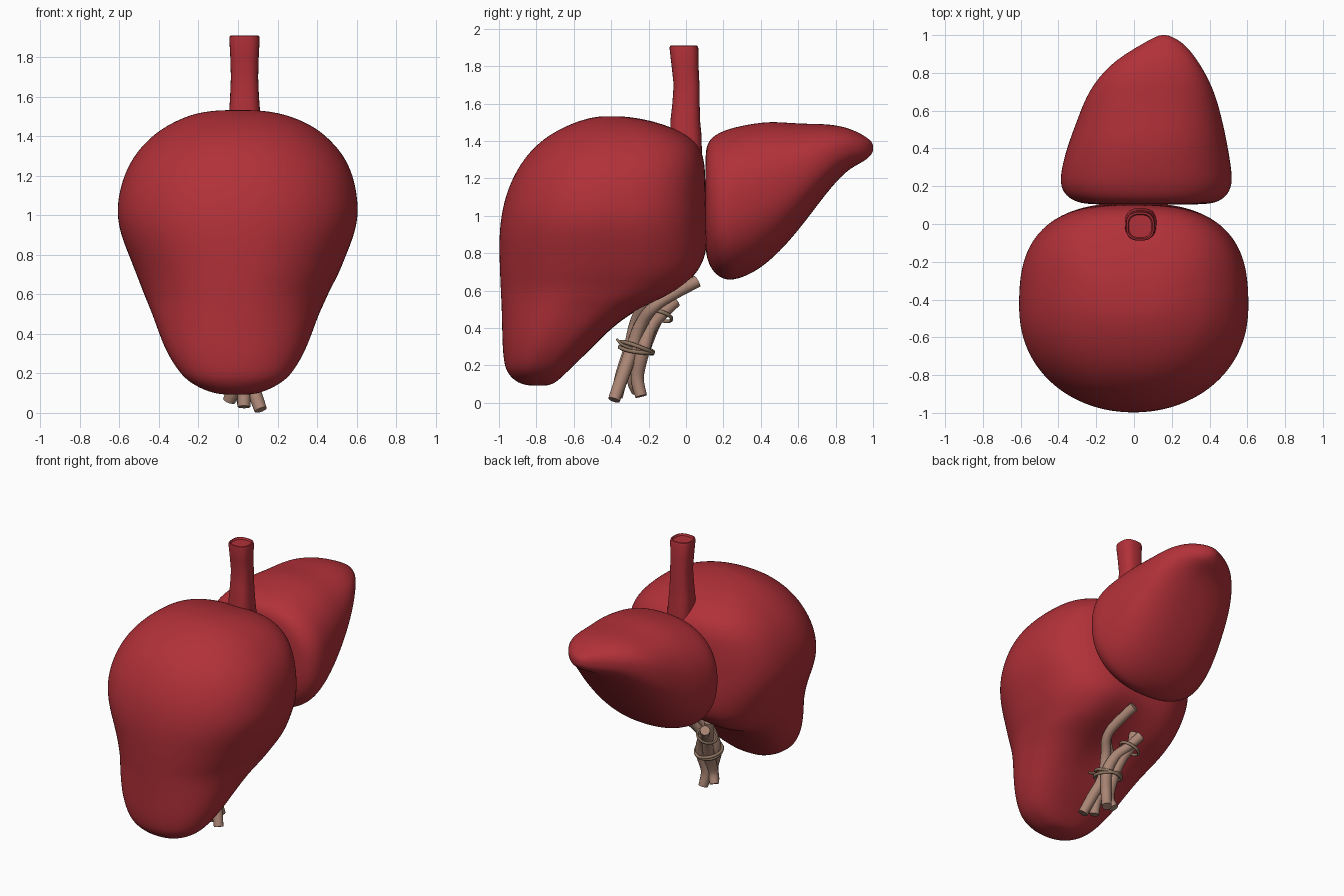
import bpy, bmesh, math
from mathutils import Vector


def material(name, rgb):
    m = bpy.data.materials.new(name)
    m.diffuse_color = (*rgb, 1)
    return m


RED = material("liver red", (0.44, 0.030, 0.040))
TAN = material("duct tan", (0.40, 0.235, 0.175))
BROWN = material("tie brown", (0.28, 0.185, 0.125))


def spow(v, e):
    return math.copysign(abs(v) ** e, v)


def loft(name, rings, mat, subsurf=0, angle=180):
    """Skin a list of equal-length point rings, closing both ends with fans."""
    bm = bmesh.new()
    rows = [[bm.verts.new(p) for p in r] for r in rings]
    n = len(rows[0])
    for a, b in zip(rows, rows[1:]):
        for i in range(n):
            bm.faces.new((a[i], a[(i + 1) % n], b[(i + 1) % n], b[i]))
    for r in (rows[0], rows[-1]):
        c = bm.verts.new(sum((v.co for v in r), Vector()) / n)
        for i in range(n):
            bm.faces.new((r[i], r[(i + 1) % n], c))
    bmesh.ops.recalc_face_normals(bm, faces=bm.faces)
    me = bpy.data.meshes.new(name)
    bm.to_mesh(me)
    bm.free()
    me.materials.append(mat)
    ob = bpy.data.objects.new(name, me)
    bpy.context.collection.objects.link(ob)
    if subsurf:
        mod = ob.modifiers.new("smooth", 'SUBSURF')
        mod.levels = mod.render_levels = subsurf
    bpy.context.view_layer.objects.active = ob
    bpy.ops.object.select_all(action='DESELECT')
    ob.select_set(True)
    bpy.ops.object.shade_smooth_by_angle(angle=math.radians(angle))
    return ob


# Large lobe: horizontal sections (z, y front, y back, x left, x right)
big = [(0.092, -0.84, -0.74, -0.07, 0.06), (0.105, -0.90, -0.70, -0.15, 0.13),
       (0.15, -0.95, -0.65, -0.24, 0.22), (0.2, -0.972, -0.60, -0.295, 0.275),
       (0.3, -0.982, -0.49, -0.36, 0.335), (0.4, -0.984, -0.37, -0.40, 0.375),
       (0.5, -0.987, -0.21, -0.435, 0.41), (0.56, -0.99, -0.06, -0.46, 0.44),
       (0.62, -0.993, 0.03, -0.485, 0.465), (0.7, -0.997, 0.10, -0.515, 0.51),
       (0.8, -1.0, 0.115, -0.555, 0.55), (0.9, -1.0, 0.115, -0.595, 0.59),
       (1.0, -0.99, 0.11, -0.615, 0.612), (1.1, -0.968, 0.108, -0.607, 0.605),
       (1.2, -0.93, 0.105, -0.58, 0.585), (1.3, -0.872, 0.10, -0.53, 0.54),
       (1.38, -0.80, 0.07, -0.46, 0.47), (1.44, -0.72, 0.0, -0.385, 0.40),
       (1.49, -0.62, -0.12, -0.29, 0.30), (1.52, -0.53, -0.24, -0.20, 0.20),
       (1.532, -0.46, -0.34, -0.10, 0.10)]
rings = []
for z, y0, y1, x0, x1 in big:
    ring = []
    for i in range(36):
        t = 2 * math.pi * i / 36
        c, s = math.cos(t), math.sin(t)
        e = 2 / 2.7 if s > 0 else 2 / 2.15
        x = (x0 + x1) / 2 + (x1 - x0) / 2 * spow(c, e)
        y = (y0 + y1) / 2 + (y1 - y0) / 2 * spow(s, e)
        if s > 0:  # shallow hollow on the underside where the ducts enter
            y -= 0.11 * s * math.exp(-(x / 0.2) ** 2 - ((z - 0.55) / 0.14) ** 2)
        ring.append(Vector((x, y, z)))
    rings.append(ring)
loft("large_lobe", rings, RED, 2)

# Small lobe: upright sections (y, z low, z high, x left, x right)
small = [(0.103, 0.84, 1.32, -0.22, 0.36), (0.112, 0.76, 1.39, -0.30, 0.44),
         (0.15, 0.69, 1.43, -0.365, 0.495), (0.2, 0.66, 1.455, -0.388, 0.517),
         (0.25, 0.652, 1.472, -0.392, 0.522), (0.35, 0.687, 1.493, -0.372, 0.508),
         (0.45, 0.758, 1.505, -0.34, 0.49), (0.55, 0.86, 1.498, -0.302, 0.468),
         (0.65, 0.985, 1.492, -0.265, 0.442), (0.75, 1.12, 1.492, -0.21, 0.405),
         (0.85, 1.235, 1.476, -0.12, 0.348), (0.92, 1.275, 1.447, -0.015, 0.297),
         (0.965, 1.30, 1.42, 0.065, 0.25), (0.99, 1.325, 1.40, 0.11, 0.205),
         (1.0, 1.345, 1.38, 0.14, 0.175)]
rings = []
for y, z0, z1, x0, x1 in small:
    ring = []
    for i in range(36):
        t = 2 * math.pi * i / 36
        x = (x0 + x1) / 2 + (x1 - x0) / 2 * spow(math.cos(t), 2 / 2.3)
        z = (z0 + z1) / 2 + (z1 - z0) / 2 * spow(math.sin(t), 2 / 2.3)
        ring.append(Vector((x, y, z)))
    rings.append(ring)
loft("small_lobe", rings, RED, 2)

# Large vein: rounded-square tube with a slightly sunken mouth
vein = [(1.2, 0.035, 0.0, 0.085), (1.42, 0.035, 0.0, 0.084), (1.5, 0.034, -0.004, 0.08),
        (1.6, 0.033, 0.0, 0.073), (1.7, 0.033, 0.003, 0.069), (1.8, 0.033, -0.005, 0.072),
        (1.895, 0.033, -0.011, 0.077), (1.908, 0.033, -0.012, 0.074),
        (1.91, 0.033, -0.012, 0.066), (1.898, 0.033, -0.012, 0.06)]
rings = [[Vector((x + r * spow(math.cos(t), 0.75), y + r * spow(math.sin(t), 0.75), z))
          for t in (2 * math.pi * i / 32 for i in range(32))] for z, x, y, r in vein]
loft("large_vein", rings, RED, 0, 50)


def tube(name, pts, radii, mat, sides=14, steps=6):
    """Round tube along a smooth path through pts."""
    p = [Vector(q) for q in pts]
    n = len(p)
    path = []
    for k in range(n - 1):
        a, b, c, d = p[max(k - 1, 0)], p[k], p[k + 1], p[min(k + 2, n - 1)]
        for j in range(steps + (k == n - 2)):
            t = j / steps
            q = 0.5 * (2 * b + (c - a) * t + (2 * a - 5 * b + 4 * c - d) * t * t
                       + (3 * b - a - 3 * c + d) * t ** 3)
            path.append((q, radii[k] * (1 - t) + radii[k + 1] * t))
    rings = []
    for k, (q, r) in enumerate(path):
        d = (path[min(k + 1, len(path) - 1)][0] - path[max(k - 1, 0)][0]).normalized()
        u = Vector((0, 1, 0)).cross(d).normalized()
        v = d.cross(u)
        rings.append([q + r * (u * math.cos(t) + v * math.sin(t))
                      for t in (2 * math.pi * i / sides for i in range(sides))])
    return loft(name, rings, mat, 0, 50)


# Ducts: strands bundled at the tie, splaying at the foot and branching at the top
ducts = [
    [(0.115, -0.385, 0.015), (0.07, -0.34, 0.14), (0.02, -0.29, 0.28), (0.04, -0.24, 0.42), (0.09, -0.15, 0.53), (0.05, 0.06, 0.65)],
    [(0.03, -0.37, 0.03), (0.025, -0.345, 0.14), (-0.03, -0.30, 0.28), (-0.02, -0.27, 0.42), (0.05, -0.22, 0.54), (0.05, -0.16, 0.64)],
    [(0.03, -0.24, 0.035), (0.02, -0.26, 0.14), (0.04, -0.23, 0.28), (0.0, -0.19, 0.40), (-0.06, -0.13, 0.47), (-0.11, -0.06, 0.54)],
    [(-0.045, -0.26, 0.06), (-0.02, -0.28, 0.14), (-0.02, -0.23, 0.28), (-0.05, -0.18, 0.40), (-0.09, -0.14, 0.48), (-0.10, -0.12, 0.58)],
]
for i, pts in enumerate(ducts):
    tube(f"duct_{i + 1}", pts, [0.032, 0.036, 0.038, 0.034, 0.031, 0.033], TAN)


# Ties: thin doubled cords wound around the bundle, with loose ends
def tie(name, centre, rx, ry, tilt):
    c = Vector(centre)
    bpy.ops.mesh.primitive_torus_add(location=c, rotation=tilt, major_segments=32,
                                     minor_segments=8, major_radius=1, minor_radius=0.12)
    ob = bpy.context.object
    ob.name = name
    ob.scale = (rx, ry, 0.09)
    ob.data.materials.append(BROWN)
    bpy.ops.object.shade_smooth_by_angle(angle=math.radians(60))


tie("lower_tie_a", (0.0, -0.265, 0.285), 0.088, 0.09, (-0.15, 0.15, 0))
tie("lower_tie_b", (0.0, -0.262, 0.295), 0.088, 0.09, (-0.35, -0.1, 0))
tie("upper_tie", (-0.075, -0.135, 0.465), 0.068, 0.062, (-0.3, -0.35, 0))
tube("tie_end", [(0.08, -0.29, 0.29), (0.09, -0.34, 0.31), (0.07, -0.37, 0.34)],
     [0.009, 0.008, 0.006], BROWN, 8, 4)
